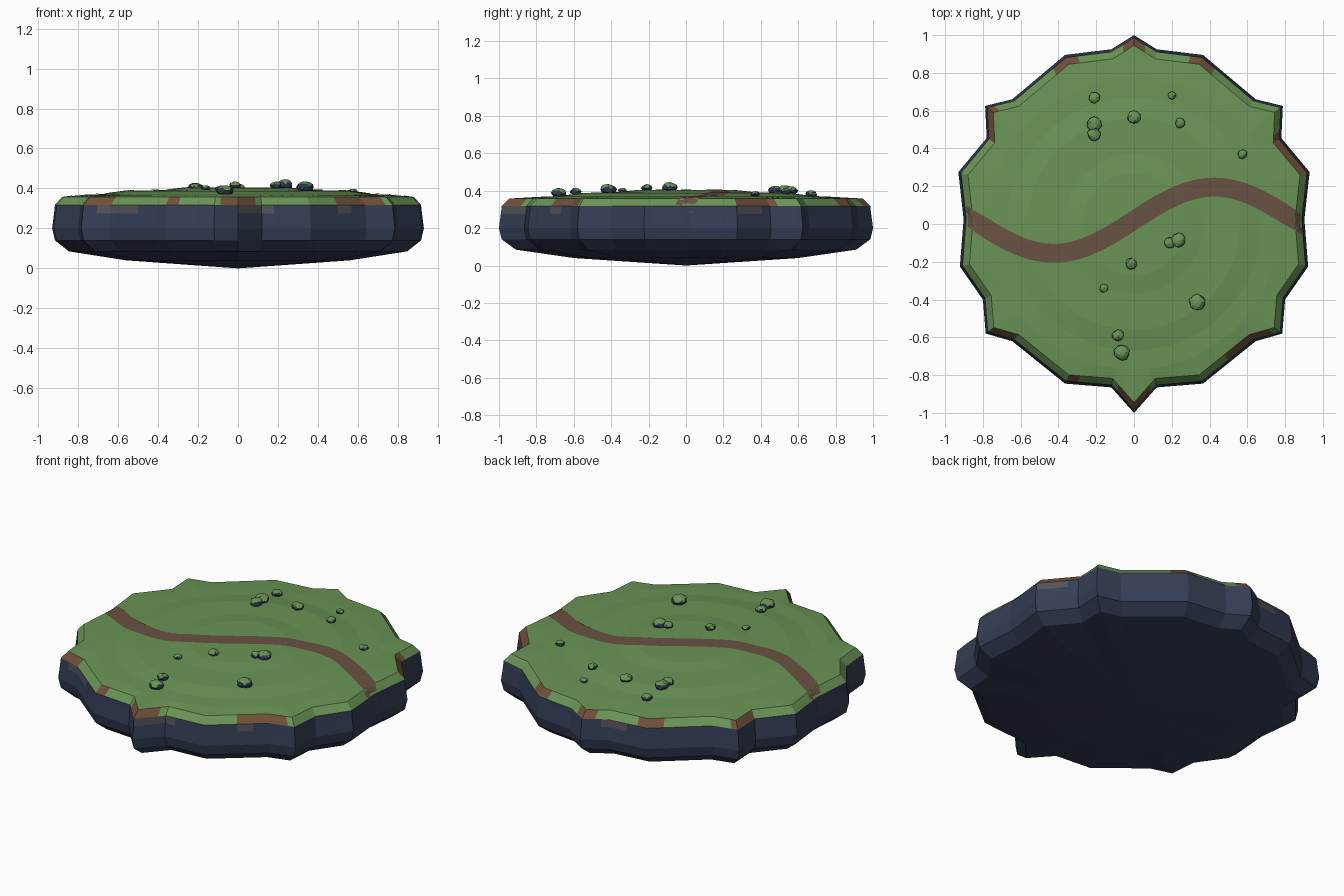
import bpy, bmesh, math, random
from mathutils import Vector
from mathutils.bvhtree import BVHTree

if "Cube" in bpy.data.objects:
    bpy.data.objects.remove(bpy.data.objects["Cube"])

random.seed(4)


def material(name, rgb):
    m = bpy.data.materials.new(name)
    lin = [(c / 255 / 12.92) if c < 10 else ((c / 255 + 0.055) / 1.055) ** 2.4 for c in rgb]
    m.diffuse_color = (*lin, 1)
    m.use_nodes = True
    m.node_tree.nodes["Principled BSDF"].inputs["Base Color"].default_value = m.diffuse_color
    return m


GRASS = material("grass green", (106, 148, 86))
PATH = material("path brown", (106, 82, 67))
SOIL = material("soil brown", (112, 80, 58))
GREY = material("stone grey", (82, 82, 88))
ROCK = material("slate blue", (52, 62, 86))


def make_object(name, bm, mats):
    me = bpy.data.meshes.new(name)
    bm.normal_update()
    bm.to_mesh(me)
    bm.free()
    for m in mats:
        me.materials.append(m)
    ob = bpy.data.objects.new(name, me)
    bpy.context.collection.objects.link(ob)
    return ob


# Jagged outline: right half from back to front, mirrored to the left
half = [(0, 1.0), (.12, .925), (.365, .895), (.645, .66), (.788, .625), (.78, .455),
        (.93, .275), (.902, .025), (.922, -.225), (.80, -.40), (.785, -.58),
        (.645, -.62), (.365, -.845), (.12, -.865), (0, -1.0)]
corners = half + [(-x, y) for x, y in half[-2:0:-1]]
SUB = 4
outline = []
for i, p in enumerate(corners):
    q = corners[(i + 1) % len(corners)]
    outline += [Vector(p).lerp(Vector(q), k / SUB) for k in range(SUB)]
outline.reverse()                      # counter-clockwise seen from above
N = len(outline)

# Rings from the middle of the top, over the rim, down to the underside
# (kind, size, height): "c" is a circle, "o" the scaled outline
rings = [("c", .27, .403), ("c", .37, .392), ("c", .56, .388), ("c", .67, .372),
         ("c", .77, .368), ("o", .945, .358), ("o", .985, .318), ("o", .99, .275),
         ("o", 1, .2), ("o", .985, .14), ("o", .91, .085), ("o", .6, .04)]
RIM, BELOW = 5, 6
soil_arcs = [(-143, -134), (-115, -108), (-96, -84), (-54, -38), (17, 33),
             (64, 72), (86, 94), (107, 116), (140, 150)]
grey_arcs = [(-140, -122), (-90, -78), (-58, -52), (15, 25), (95, 105)]


def inside(a, arcs):
    return any(lo <= a <= hi for lo, hi in arcs)


# Island body
bm = bmesh.new()
loops = []
for kind, s, z in rings:
    loop = []
    for p in outline:
        v = p.normalized() * s if kind == "c" else p * s
        loop.append(bm.verts.new((v.x, v.y, z)))
    loops.append(loop)
top = bm.verts.new((0, 0, .405))
bottom = bm.verts.new((0, 0, 0))
for i in range(N):
    j = (i + 1) % N
    bm.faces.new((top, loops[0][i], loops[0][j]))
    bm.faces.new((bottom, loops[-1][j], loops[-1][i])).material_index = 1
    mid = outline[i] + outline[j]
    ang = math.degrees(math.atan2(mid.y, mid.x))
    for r in range(len(rings) - 1):
        f = bm.faces.new((loops[r][i], loops[r + 1][i], loops[r + 1][j], loops[r][j]))
        f.material_index = 0 if r <= RIM else 1
        if r == RIM and inside(ang, soil_arcs):
            f.material_index = 2
        if r == BELOW and inside(ang, grey_arcs):
            f.material_index = 3
bm.normal_update()
ground = BVHTree.FromBMesh(bm)
make_object("island", bm, [GRASS, ROCK, SOIL, GREY])


def height(x, y):
    hit = ground.ray_cast(Vector((x, y, 2)), Vector((0, 0, -1)))[0]
    return hit.z if hit else .32


# Winding path draped over the grass
bm = bmesh.new()
STEPS, ACROSS, WIDTH, K = 100, 4, .10, math.pi / .85
prev = None
for i in range(STEPS + 1):
    x = -.892 + 1.784 * i / STEPS
    y = .02 + .175 * math.sin(K * x)
    n = Vector((-.175 * K * math.cos(K * x), 1)).normalized()
    fade = max(0, (abs(x) - .8) / .1)          # turn the ends square to the rim
    n = n.lerp(Vector((0, 1)), min(1, fade))
    row = []
    for k in range(ACROSS + 1):
        p = Vector((x, y)) + n * WIDTH * (k / ACROSS - .5)
        row.append(bm.verts.new((p.x, p.y, height(p.x, p.y) + .003)))
    if prev:
        for k in range(ACROSS):
            bm.faces.new((prev[k], row[k], row[k + 1], prev[k + 1]))
    prev = row
make_object("path", bm, [PATH])

# Mossy rocks: x, y, radius
rocks = [(-.21, .67, .031), (-.21, .53, .041), (-.21, .475, .037), (0, .565, .035),
         (.2, .68, .022), (.245, .535, .028), (.575, .37, .026), (.235, -.085, .04),
         (.19, -.1, .03), (-.015, -.21, .03), (-.16, -.34, .023), (.335, -.415, .045),
         (-.085, -.59, .031), (-.065, -.68, .043)]
for n, (x, y, r) in enumerate(rocks):
    bm = bmesh.new()
    bmesh.ops.create_icosphere(bm, subdivisions=2, radius=1)
    z = height(x, y) + r * .4
    for v in bm.verts:
        v.co *= random.uniform(.88, 1.06)
        v.co = Vector((x + v.co.x * r, y + v.co.y * r, z + v.co.z * r * .65))
    bm.normal_update()
    for f in bm.faces:                         # moss grows on upward faces
        f.material_index = 1 if f.normal.z > .45 else 0
    make_object(f"rock_{n + 1}", bm, [ROCK, GRASS])
